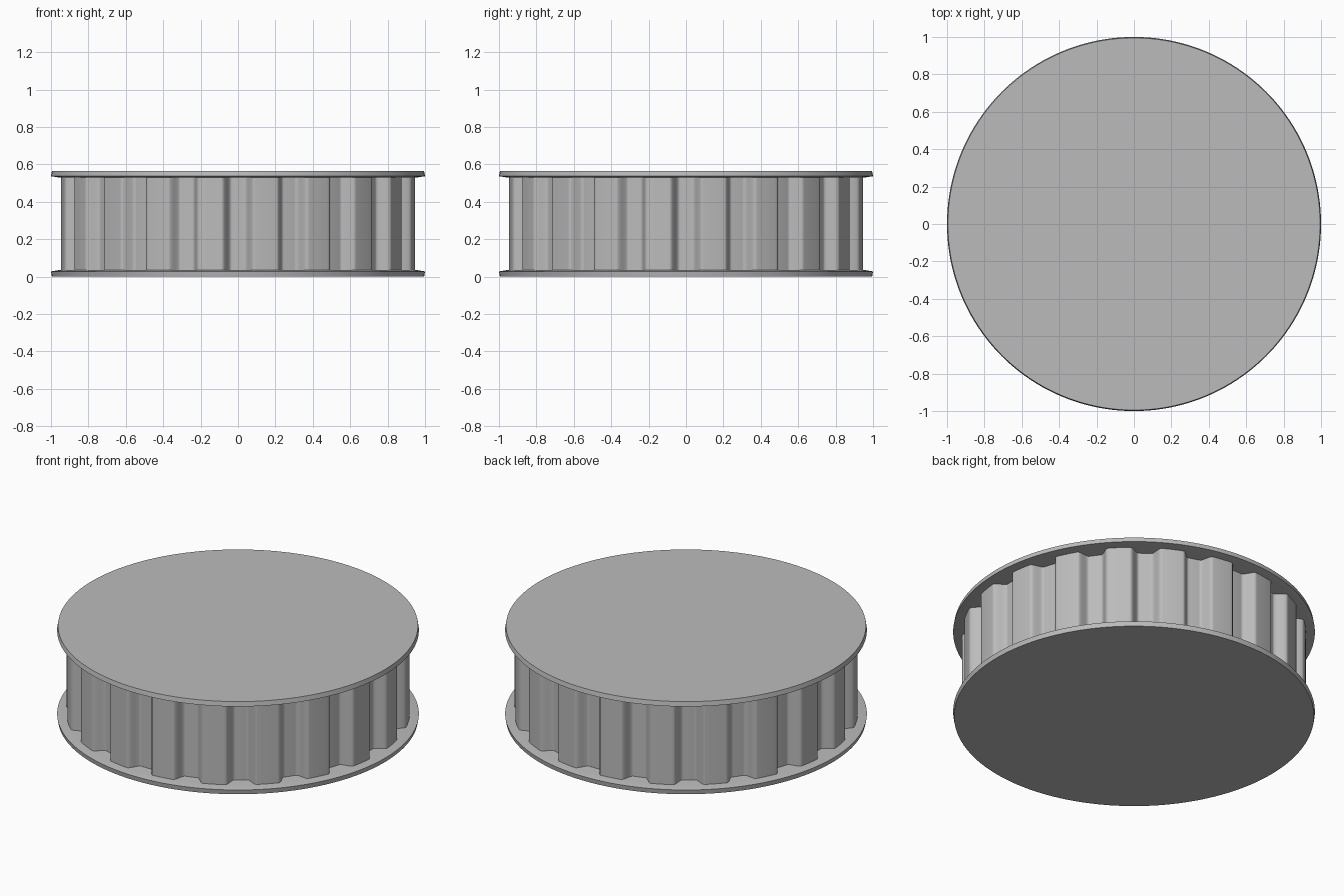
import bpy
import bmesh
from math import sin, cos, pi, radians

if "Cube" in bpy.data.objects:
    bpy.data.objects.remove(bpy.data.objects["Cube"])

HEIGHT = 0.565
FLANGE = 0.036
TEETH = 20
TIP_RADIUS, ROOT_RADIUS = 0.95, 0.885

metal = bpy.data.materials.new("grey metal")
metal.use_nodes = True
grey = (0.5, 0.5, 0.5, 1)
metal.diffuse_color = grey
metal.node_tree.nodes["Principled BSDF"].inputs["Base Color"].default_value = grey


def finish(name, bm, angle):
    """Turn a bmesh into a smooth-shaded object with sharp rims."""
    bmesh.ops.recalc_face_normals(bm, faces=bm.faces)
    mesh = bpy.data.meshes.new(name)
    bm.to_mesh(mesh)
    bm.free()
    mesh.materials.append(metal)
    obj = bpy.data.objects.new(name, mesh)
    bpy.context.collection.objects.link(obj)
    bpy.ops.object.select_all(action="DESELECT")
    bpy.context.view_layer.objects.active = obj
    obj.select_set(True)
    bpy.ops.object.shade_smooth_by_angle(angle=radians(angle))
    return obj


def stack_rings(name, rings, angle):
    """Bridge closed rings of points and cap both ends."""
    bm = bmesh.new()
    loops = [[bm.verts.new(p) for p in ring] for ring in rings]
    for low, high in zip(loops, loops[1:]):
        for i in range(len(low)):
            j = (i + 1) % len(low)
            bm.faces.new((low[i], low[j], high[j], high[i]))
    bm.faces.new(loops[0])
    bm.faces.new(loops[-1])
    return finish(name, bm, angle)


def circle(radius, z, count=160):
    return [(radius * cos(2 * pi * i / count), radius * sin(2 * pi * i / count), z)
            for i in range(count)]


def tooth_radius(offset):
    """Radius at an angle (degrees) from a groove centre: floor, wall, tip."""
    t = min(max((abs(offset) - 2.3) / 2.9, 0), 1)
    return ROOT_RADIUS + (TIP_RADIUS - ROOT_RADIUS) * t * t * (3 - 2 * t)


# Toothed core: grooves centred on the main axes
outline = []
pitch = 360 / TEETH
steps = 36
for tooth in range(TEETH):
    for k in range(steps):
        offset = (k / steps - 0.5) * pitch
        a = radians(tooth * pitch + offset)
        r = tooth_radius(offset)
        outline.append((r * cos(a), r * sin(a)))
stack_rings("toothed_core",
            [[(x, y, z) for x, y in outline] for z in (FLANGE / 2, HEIGHT - FLANGE / 2)], 50)

# Flanges: thin discs whose inner faces taper towards the rim
profile = [(0.995, 0), (1, 0.028), (0.95, FLANGE)]
stack_rings("bottom_flange", [circle(r, z) for r, z in profile], 30)
stack_rings("top_flange", [circle(r, HEIGHT - z) for r, z in profile], 30)
